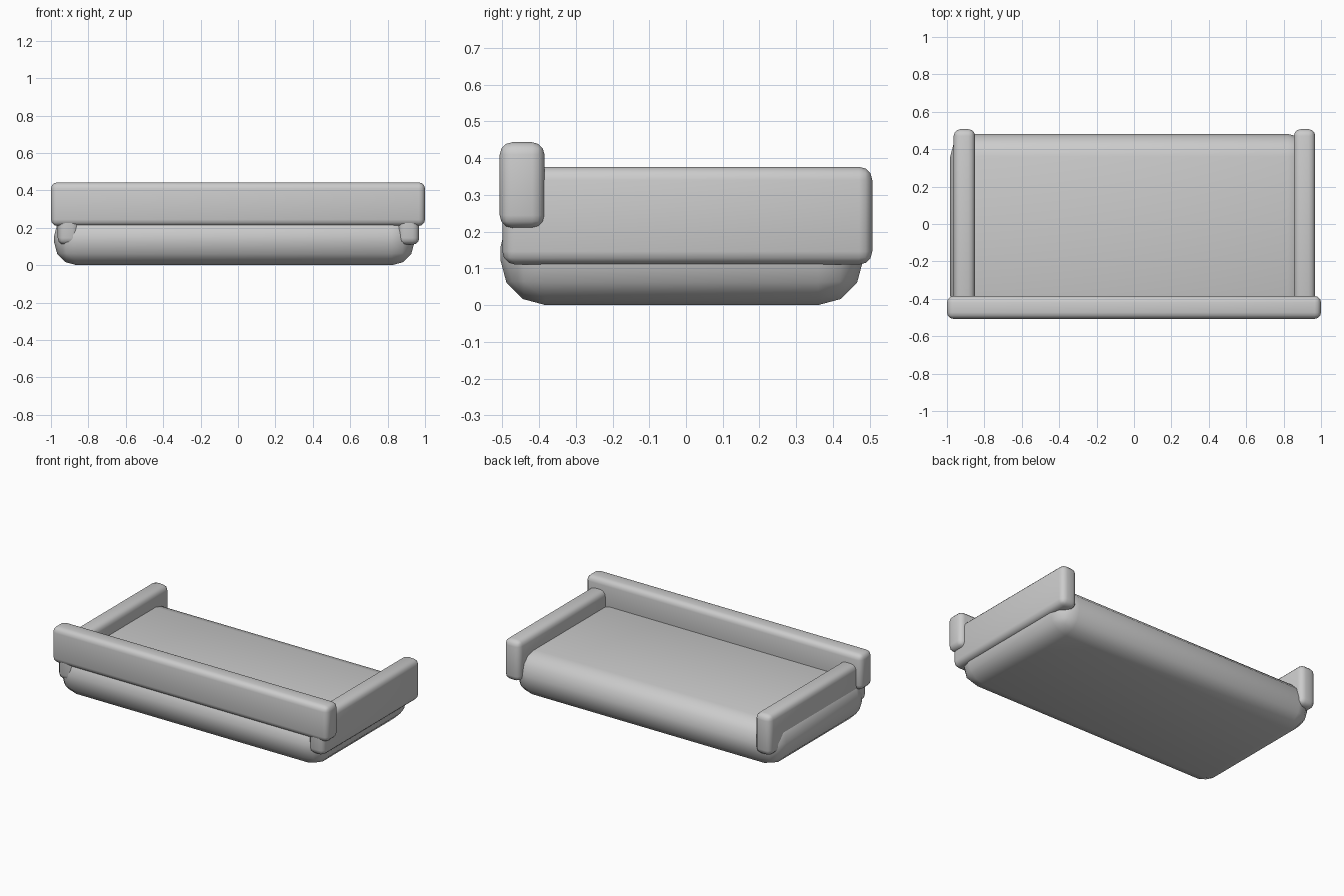
import bpy
import math

cube = bpy.data.objects.get("Cube")
if cube:
    bpy.data.objects.remove(cube, do_unlink=True)

fabric = bpy.data.materials.new("light_grey_fabric")
fabric.use_nodes = True
colour = (0.6, 0.6, 0.6, 1)
fabric.diffuse_color = colour
fabric.node_tree.nodes["Principled BSDF"].inputs["Base Color"].default_value = colour


def padded_box(name, low, high, radius):
    """Box between two corners with rounded edges."""
    centre = [(a + b) / 2 for a, b in zip(low, high)]
    bpy.ops.mesh.primitive_cube_add(size=1, location=centre)
    ob = bpy.context.object
    ob.name = ob.data.name = name
    ob.scale = [b - a for a, b in zip(low, high)]
    bpy.ops.object.transform_apply(location=False, rotation=False, scale=True)
    ob.data.materials.append(fabric)
    bevel = ob.modifiers.new("rounded_edges", "BEVEL")
    bevel.width = radius
    bevel.segments = 3
    bpy.ops.object.modifier_apply(modifier=bevel.name)
    bpy.ops.object.shade_smooth_by_angle(angle=math.radians(40))
    return ob


# Thick seat cushion, slightly off centre
padded_box("seat", (-0.983, -0.505, 0), (0.943, 0.482, 0.28), 0.122)

# Backrest along the front edge
padded_box("backrest", (-1, -0.507, 0.21), (1, -0.385, 0.443), 0.034)

# Armrests at both ends
for name, x in (("right_armrest", -0.907), ("left_armrest", 0.912)):
    padded_box(name, (x - 0.057, -0.5, 0.11), (x + 0.057, 0.507, 0.376), 0.036)
